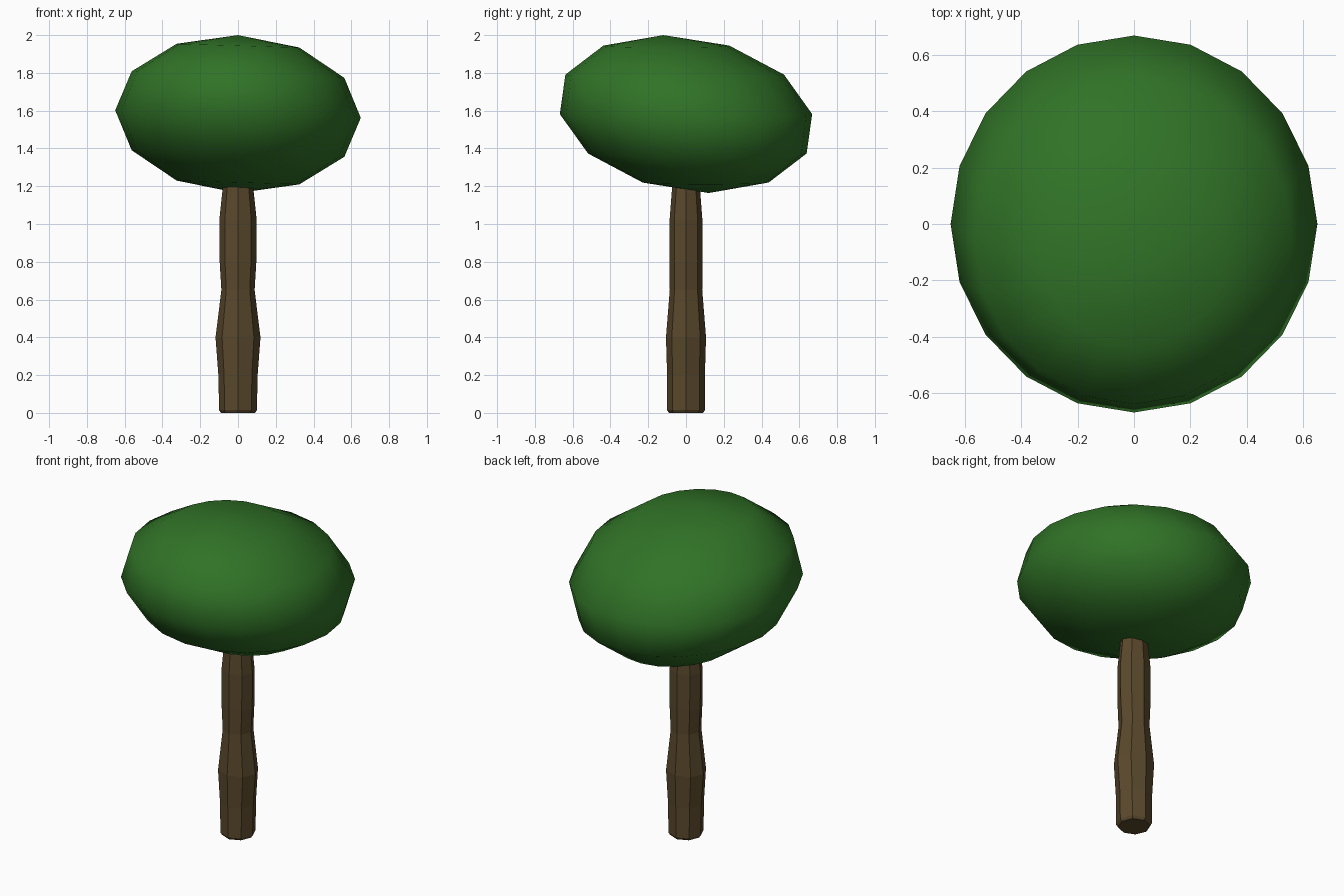
import bpy, bmesh, math
from mathutils import Matrix

if "Cube" in bpy.data.objects:
    bpy.data.objects.remove(bpy.data.objects["Cube"])


def add_part(name, bm, color, smooth):
    bmesh.ops.recalc_face_normals(bm, faces=bm.faces)
    for f in bm.faces:
        f.smooth = smooth
    mesh = bpy.data.meshes.new(name)
    bm.to_mesh(mesh)
    bm.free()
    mat = bpy.data.materials.new(name + "_color")
    mat.diffuse_color = (*color, 1)
    mat.use_nodes = True
    mat.node_tree.nodes["Principled BSDF"].inputs["Base Color"].default_value = mat.diffuse_color
    mesh.materials.append(mat)
    obj = bpy.data.objects.new(name, mesh)
    bpy.context.collection.objects.link(obj)
    return obj


# Trunk: eight-sided rings (z, x radius, y radius) with a swelling low down
SIDES = 8
profile = [(0.0, 0.09, 0.09), (0.015, 0.10, 0.10), (0.20, 0.104, 0.10),
           (0.40, 0.119, 0.106), (0.65, 0.088, 0.086), (0.80, 0.097, 0.088),
           (1.02, 0.099, 0.087), (1.20, 0.08, 0.073), (1.23, 0.07, 0.065)]
bm = bmesh.new()
rings = []
for z, rx, ry in profile:
    angles = [2 * math.pi * i / SIDES for i in range(SIDES)]
    rings.append([bm.verts.new((rx * math.cos(a), ry * math.sin(a), z)) for a in angles])
for low, high in zip(rings, rings[1:]):
    for i in range(SIDES):
        j = (i + 1) % SIDES
        bm.faces.new((low[i], low[j], high[j], high[i]))
bm.faces.new(rings[0][::-1])
bm.faces.new(rings[-1])
add_part("trunk", bm, (0.10, 0.065, 0.025), False)

# Canopy: squashed low-poly ball whose top leans to the front
bm = bmesh.new()
bmesh.ops.create_uvsphere(bm, u_segments=20, v_segments=6, radius=1)
lean = Matrix(((0.65, 0, 0, 0),
               (0, 0.668, -0.12, 0),
               (-0.02, 0, 0.418, 1.582),
               (0, 0, 0, 1)))
bmesh.ops.transform(bm, matrix=lean, verts=bm.verts)
add_part("canopy", bm, (0.03, 0.17, 0.02), True)
